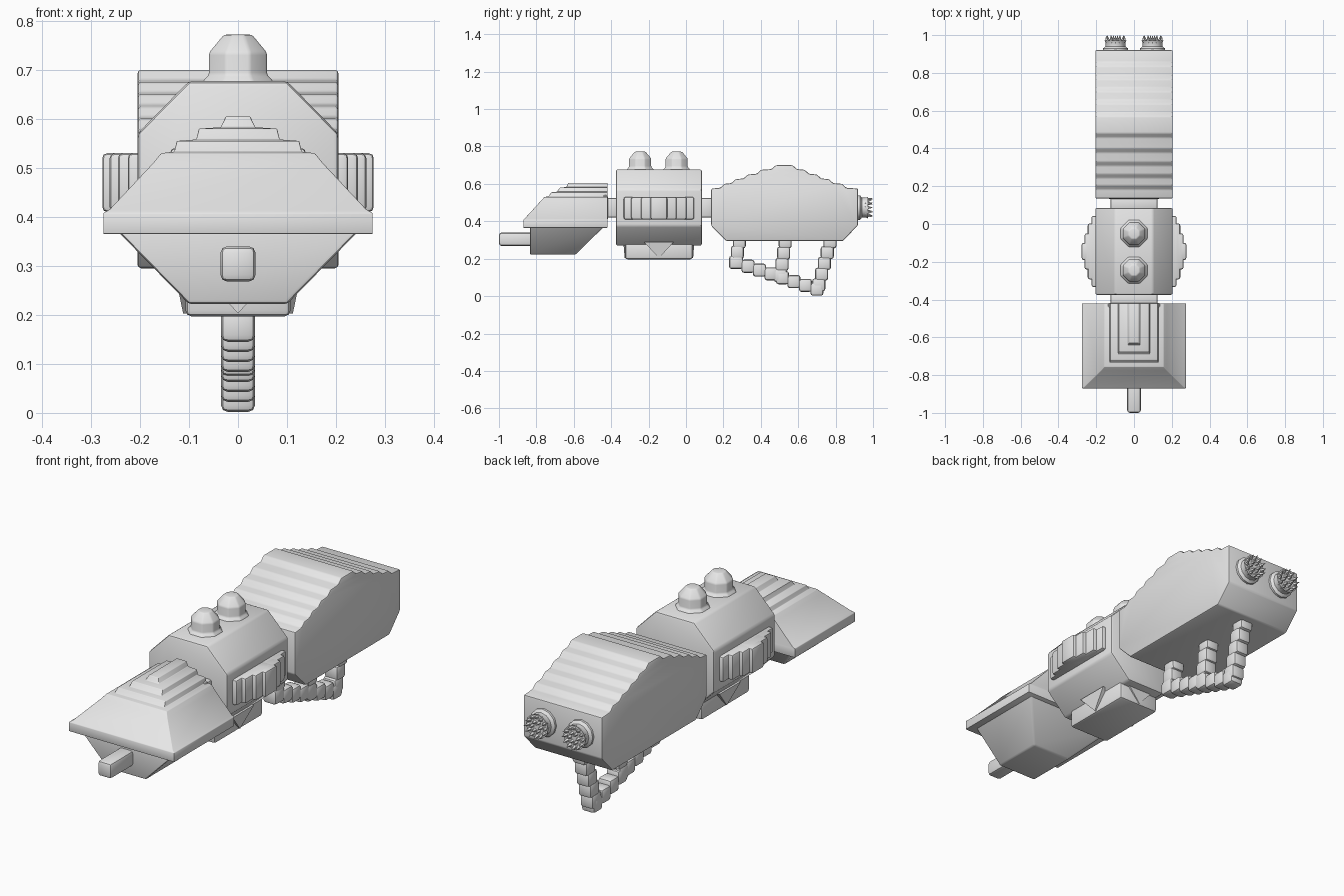
import bpy, bmesh, math
from mathutils import Vector, Matrix

cube = bpy.data.objects.get("Cube")
if cube:
    bpy.data.objects.remove(cube, do_unlink=True)

grey = bpy.data.materials.new("plain_grey")
grey.use_nodes = True
grey.diffuse_color = (0.8, 0.8, 0.8, 1)
grey.node_tree.nodes["Principled BSDF"].inputs["Base Color"].default_value = (0.8, 0.8, 0.8, 1)


def finish(name, bm, bevel=0.0):
    """Soften the sharp edges and turn the bmesh into an object."""
    bmesh.ops.recalc_face_normals(bm, faces=bm.faces)
    if bevel:
        edges = [e for e in bm.edges if e.calc_face_angle(0) > math.radians(20)]
        bmesh.ops.bevel(bm, geom=edges, offset=bevel, segments=2, profile=0.5,
                        affect='EDGES', clamp_overlap=True)
    mesh = bpy.data.meshes.new(name)
    bm.to_mesh(mesh)
    bm.free()
    mesh.materials.append(grey)
    obj = bpy.data.objects.new(name, mesh)
    bpy.context.collection.objects.link(obj)
    bpy.ops.object.select_all(action='DESELECT')
    obj.select_set(True)
    bpy.context.view_layer.objects.active = obj
    bpy.ops.object.shade_smooth_by_angle(angle=math.radians(35))
    return obj


def add_loft(bm, rings):
    """Skin a list of equal-length closed rings and cap both ends."""
    rows = [[bm.verts.new(p) for p in ring] for ring in rings]
    n = len(rows[0])
    for a, b in zip(rows, rows[1:]):
        for i in range(n):
            j = (i + 1) % n
            bm.faces.new((a[i], a[j], b[j], b[i]))
    bm.faces.new(rows[0][::-1])
    bm.faces.new(rows[-1])


def loft(name, rings, bevel=0.0):
    bm = bmesh.new()
    add_loft(bm, rings)
    return finish(name, bm, bevel)


def tier(w, y0, y1, z):
    return [(-w, y0, z), (w, y0, z), (w, y1, z), (-w, y1, z)]


def box(name, x, y, z, bevel=0.012):
    """Box from (low, high) pairs."""
    return loft(name, [[(a, b, h) for a, b in ((x[0], y[0]), (x[1], y[0]), (x[1], y[1]), (x[0], y[1]))]
                       for h in z], bevel)


# Stepped nose hood, open slope in front and flat at the back
hood = [(.275, -.87, .365), (.275, -.87, .408), (.262, -.862, .415), (.173, -.775, .51),
        (.157, -.757, .53), (.13, -.735, .533), (.125, -.72, .555), (.085, -.69, .558),
        (.08, -.675, .58), (.035, -.64, .583), (.025, -.63, .605)]
loft("nose_hood", [tier(w, y, -.42, z) for w, y, z in hood], 0.005)

# Keel under the nose, and barrel
loft("nose_keel", [tier(.1, -.835, -.59, .222), tier(.245, -.835, -.44, .37)], 0.008)
box("barrel", (-.036, .036), (-1, -.78), (.268, .34), 0.014)

# Necks joining the three sections, with flanges at their ends
for tag, y0, y1 in (("front", -.43, -.36), ("rear", .07, .145)):
    box(tag + "_neck", (-.125, .125), (y0, y1), (.42, .525))
    for k, y in enumerate((y0, y1)):
        box(f"{tag}_neck_flange_{k}", (-.138, .138), (y - .012, y + .012), (.405, .54), 0.008)

# Middle body: eight-sided profile along y
half = [(.1, .27), (.205, .375), (.205, .57), (.1, .677)]
profile = half + [(-x, z) for x, z in reversed(half)]
loft("middle_body", [[(x, y, z) for x, z in profile] for y in (-.375, .085)], 0.01)
box("belly_block", (-.107, .107), (-.325, .035), (.197, .3))


# Triangular belly teeth on all four sides
def tooth(name, top, tip, along_x):
    rings = []
    for s in (-1, 1):
        pts = [(s * top, -.08, .29), (s * top, .08, .29), (s * tip, 0, .203)]
        rings.append([(a, b - .145, z) if along_x else (b, a - .145, z) for a, b, z in pts])
    loft(name, rings)


tooth("side_teeth", .13, .112, True)
tooth("end_teeth", .19, .183, False)

# Stepped vents on both sides
for side, s in (("left", 1), ("right", -1)):
    for k, (reach, span) in enumerate(((.225, .188), (.245, .148), (.262, .095), (.277, .045))):
        box(f"{side}_vent_{k}", sorted((s * .18, s * reach)), (-.145 - span, -.145 + span),
            (.41, .53), 0.01)

# Eight-sided knobs on top
for tag, y in (("front", -.245), ("rear", -.05)):
    rings = []
    for r, z in ((.078, .665), (.078, .677), (.064, .69), (.064, .735), (.031, .772)):
        rings.append([(r * math.cos(a), y + r * math.sin(a), z)
                      for a in (math.pi / 8 + k * math.pi / 4 for k in range(8))])
    loft(tag + "_knob", rings, 0.005)

# Rear body: side profile with a stair-stepped crown
outline = [(.92, .575), (.92, .38), (.84, .295), (.215, .295), (.135, .375), (.135, .575)]
climb = (.205, .265, .33, .40, .48)
fall = (.57, .635, .70, .765, .835)
z = .575
for y in climb:
    outline += [(y - .022, z + .004), (y, z + .025)]
    z += .025
for y in fall:
    outline += [(y, z), (y + .022, z - .021)]
    z -= .025
loft("rear_body", [[(x, y, h) for y, h in outline] for x in (-.205, .205)], 0.007)

# Exhausts with thorny rims
for side, x in (("left", .098), ("right", -.098)):
    rings = []
    for r, y in ((.066, .905), (.066, .93), (.053, .94), (.053, .962), (.058, .972)):
        rings.append([(x + r * math.cos(k * math.tau / 12), y, .473 + r * math.sin(k * math.tau / 12))
                      for k in range(12)])
    bm = bmesh.new()
    add_loft(bm, rings)
    for count, radius, lean in ((12, .046, .25), (6, .022, 0)):
        for k in range(count):
            a = k * math.tau / count
            out = Vector((math.cos(a), 0, math.sin(a)))
            aim = (Vector((0, 1, 0)) + out * lean).normalized()
            place = Matrix.Translation(Vector((x, .98, .473)) + out * radius) @ \
                aim.to_track_quat('Z', 'Y').to_matrix().to_4x4()
            bmesh.ops.create_cone(bm, cap_ends=True, segments=5, radius1=.013, radius2=0,
                                  depth=.04, matrix=place)
    finish(side + "_exhaust", bm)


# Handle under the rear body: chains of short blocks
def chain(name, start, end, count, size=.035):
    for k in range(count):
        t = k / (count - 1)
        y, h = (a + (b - a) * t for a, b in zip(start, end))
        box(f"{name}_{k}", (-size, size), (y - size, y + size), (h - size, h + size), 0.014)


chain("handle_bar", (.27, .18), (.70, .037), 8)
chain("handle_front_strut", (.285, .29), (.265, .18), 3)
chain("handle_middle_strut", (.53, .29), (.505, .11), 4)
chain("handle_rear_strut", (.77, .29), (.71, .06), 5)
